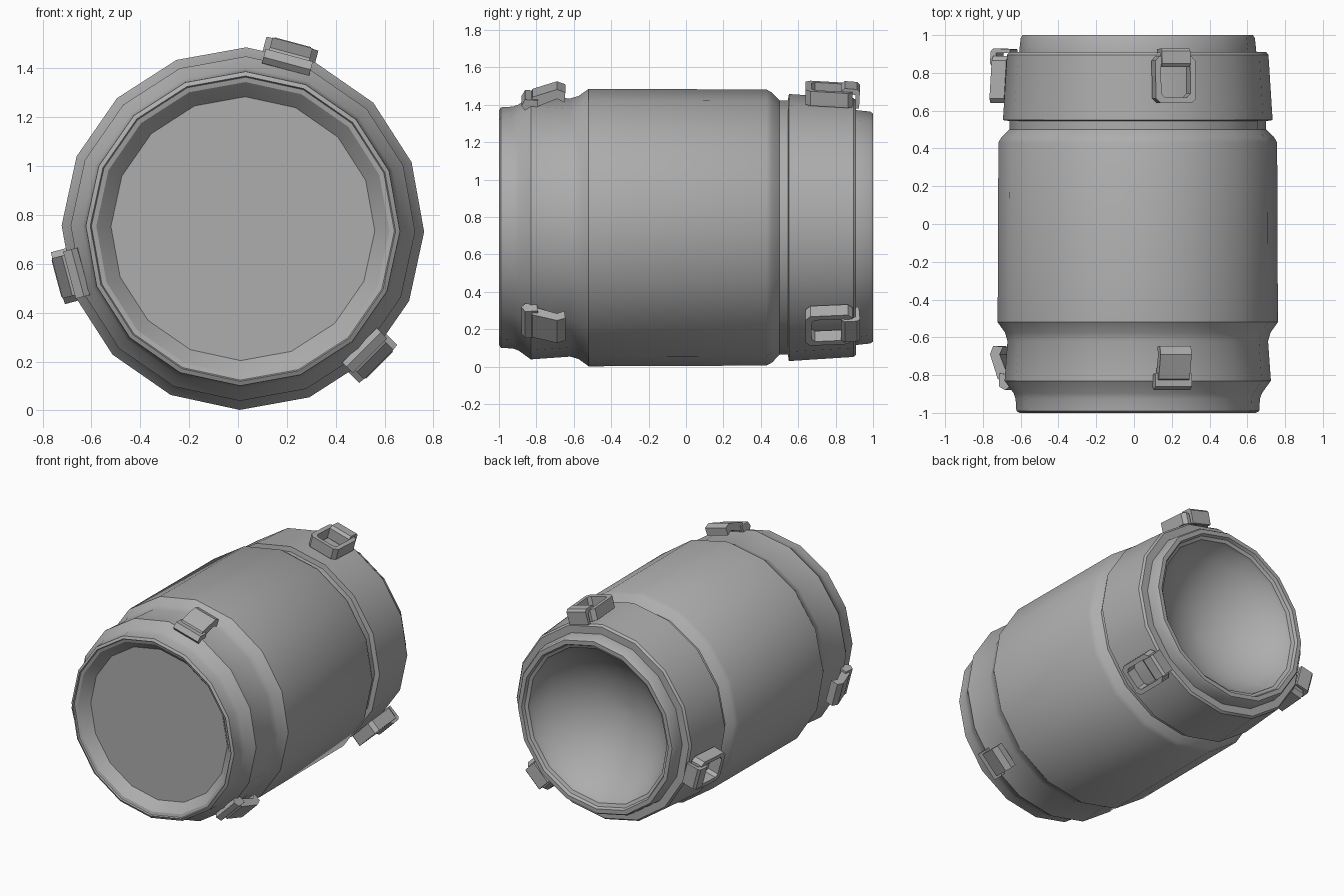
import bpy, bmesh, math
from mathutils import Matrix, Vector

if "Cube" in bpy.data.objects:
    bpy.data.objects.remove(bpy.data.objects["Cube"], do_unlink=True)

CX, CZ = 0.02, 0.744      # barrel axis
SEGMENTS = 16
TILT = math.radians(-1)

grey = bpy.data.materials.new("plain_grey")
grey.use_nodes = True
grey.diffuse_color = (0.42, 0.42, 0.42, 1)
grey.node_tree.nodes["Principled BSDF"].inputs["Base Color"].default_value = (0.42, 0.42, 0.42, 1)


def finish(bm, name, matrix=None):
    """Turn a bmesh into a shaded, coloured object."""
    bmesh.ops.recalc_face_normals(bm, faces=bm.faces)
    if matrix:
        bm.transform(matrix)
    mesh = bpy.data.meshes.new(name)
    bm.to_mesh(mesh)
    bm.free()
    mesh.materials.append(grey)
    obj = bpy.data.objects.new(name, mesh)
    bpy.context.collection.objects.link(obj)
    bpy.ops.object.select_all(action='DESELECT')
    obj.select_set(True)
    bpy.context.view_layer.objects.active = obj
    bpy.ops.object.shade_smooth_by_angle(angle=math.radians(30))
    return obj


def lathe(name, profile):
    """Revolve (y, radius) points around the barrel axis and cap both ends."""
    bm = bmesh.new()
    rings = []
    for y, r in profile:
        angles = [TILT + math.tau * i / SEGMENTS for i in range(SEGMENTS)]
        rings.append([bm.verts.new((CX + r * math.cos(a), y, CZ + r * math.sin(a))) for a in angles])
    for a, b in zip(rings, rings[1:]):
        for i in range(SEGMENTS):
            j = (i + 1) % SEGMENTS
            bm.faces.new((a[i], a[j], b[j], b[i]))
    bm.faces.new(rings[0])
    bm.faces.new(rings[-1])
    return finish(bm, name)


def bowl(y, radius, depth, steps):
    """Profile of a round hollow sinking from the rim towards the axis."""
    sphere = (radius ** 2 + depth ** 2) / (2 * depth)
    edge = 2 * math.atan(depth / radius)
    points = []
    for i in range(steps):
        a = edge * (1 - i / steps)
        points.append((y - depth + sphere * (1 - math.cos(a)), sphere * math.sin(a)))
    return points + [(y - depth, 0.02)]


def mount(angle):
    """Frame on the barrel: x along the rim, y along the axis, z outward."""
    c, s = math.cos(angle), math.sin(angle)
    return Matrix(((s, 0, c, CX), (0, 1, 0, 0), (-c, 0, s, CZ), (0, 0, 0, 1)))


def side_prism(name, outline, width, matrix):
    """Extrude a (y, radius) outline across the given width."""
    bm = bmesh.new()
    face = bm.faces.new([bm.verts.new((-width / 2, y, r)) for y, r in outline])
    new = bmesh.ops.extrude_face_region(bm, geom=[face])["geom"]
    verts = [v for v in new if isinstance(v, bmesh.types.BMVert)]
    bmesh.ops.translate(bm, verts=verts, vec=Vector((width, 0, 0)))
    return finish(bm, name, matrix)


def chamfered(half, y0, y1, cut):
    """Eight-sided rectangle outline."""
    return [(half - cut, y0), (half, y0 + cut), (half, y1 - cut), (half - cut, y1),
            (cut - half, y1), (-half, y1 - cut), (-half, y0 + cut), (cut - half, y0)]


def loop_frame(name, outer, inner, low, high, slope, matrix):
    """Flat ring between two matching outlines, leaning along the axis."""
    bm = bmesh.new()
    loops = []
    for outline, r in ((outer, low), (outer, high), (inner, high), (inner, low)):
        loops.append([bm.verts.new((x, y, r + slope * (y - outer[0][1]))) for x, y in outline])
    n = len(outer)
    for k in range(4):
        a, b = loops[k], loops[(k + 1) % 4]
        for i in range(n):
            j = (i + 1) % n
            bm.faces.new((a[i], a[j], b[j], b[i]))
    return finish(bm, name, matrix)


# Barrel: recessed front panel, rim, stepped outside, back rim, bowl-shaped hollow
lathe("barrel", [
    (-0.92, 0.54), (-0.975, 0.59), (-0.985, 0.60), (-0.99, 0.62), (-1.0, 0.625),
    (-0.99, 0.643), (-0.925, 0.647), (-0.895, 0.658), (-0.83, 0.705), (-0.62, 0.69),
    (-0.575, 0.703), (-0.52, 0.742), (0.43, 0.738), (0.46, 0.722), (0.50, 0.68),
    (0.545, 0.68), (0.55, 0.714), (0.895, 0.692), (0.91, 0.68), (0.91, 0.628),
    (0.985, 0.62), (1.0, 0.61), (1.0, 0.58), (0.98, 0.57), (0.97, 0.548),
] + bowl(0.94, 0.54, 0.3, 6))

# Three latches on each end, evenly spaced around the barrel
for i in range(3):
    m = mount(math.radians(75 + 120 * i))
    n = i + 1
    # Front catch: wide foot and raised lip
    side_prism(f"front_catch_foot_{n}",
               [(-0.88, 0.70), (-0.86, 0.675), (-0.80, 0.67), (-0.79, 0.73), (-0.86, 0.735)], 0.2, m)
    side_prism(f"front_catch_lip_{n}",
               [(-0.84, 0.70), (-0.80, 0.69), (-0.69, 0.735), (-0.65, 0.715),
                (-0.645, 0.77), (-0.69, 0.787), (-0.82, 0.745)], 0.17, m)
    # Back clasp: open loop held by a hook
    loop_frame(f"back_clasp_loop_{n}", chamfered(0.11, 0.64, 0.89, 0.025),
               chamfered(0.08, 0.67, 0.865, 0.02), 0.705, 0.785, -0.06, m)
    side_prism(f"back_clasp_hook_{n}",
               [(0.83, 0.70), (0.83, 0.775), (0.85, 0.79), (0.915, 0.785), (0.93, 0.77),
                (0.925, 0.68), (0.905, 0.68), (0.905, 0.755), (0.855, 0.76), (0.855, 0.70)], 0.155, m)
